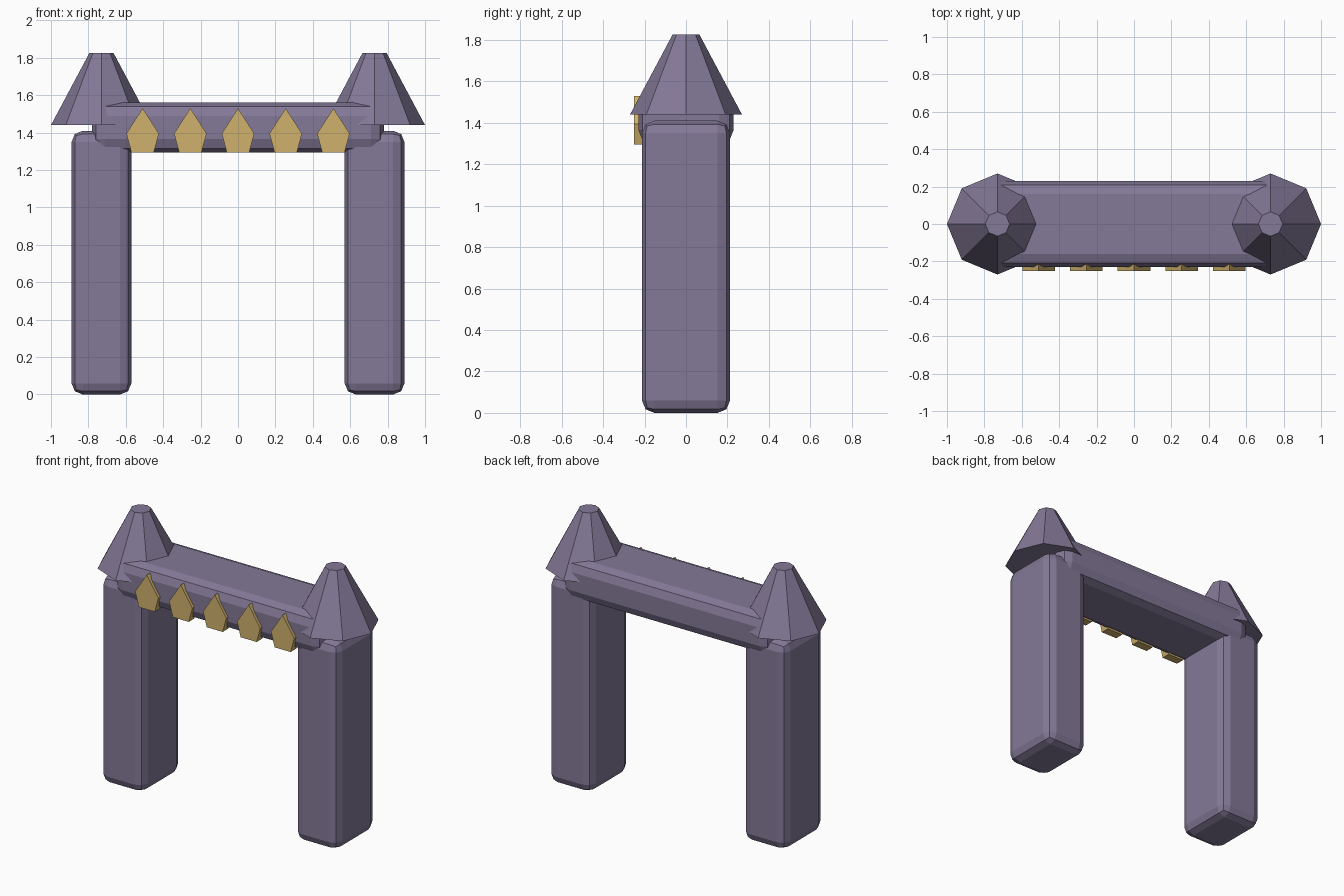
import bpy
import bmesh

if "Cube" in bpy.data.objects:
    bpy.data.objects.remove(bpy.data.objects["Cube"], do_unlink=True)


def make_material(name, rgb):
    mat = bpy.data.materials.new(name)
    mat.use_nodes = True
    color = (*rgb, 1)
    mat.diffuse_color = color
    mat.node_tree.nodes["Principled BSDF"].inputs["Base Color"].default_value = color
    return mat


stone = make_material("purple stone", (0.23, 0.19, 0.31))
gold = make_material("gold", (0.62, 0.44, 0.15))


def finish(name, bm, mat, location):
    bmesh.ops.recalc_face_normals(bm, faces=bm.faces)
    mesh = bpy.data.meshes.new(name)
    bm.to_mesh(mesh)
    bm.free()
    mesh.materials.append(mat)
    obj = bpy.data.objects.new(name, mesh)
    obj.location = location
    bpy.context.collection.objects.link(obj)
    return obj


def rounded_block(name, size, location, radius):
    bm = bmesh.new()
    bmesh.ops.create_cube(bm, size=1)
    bmesh.ops.scale(bm, vec=size, verts=bm.verts)
    obj = finish(name, bm, stone, location)
    bevel = obj.modifiers.new("Rounded edges", "BEVEL")
    bevel.width = radius
    bevel.segments = 2


def roof(name, location):
    bm = bmesh.new()
    bmesh.ops.create_cone(bm, cap_ends=True, segments=8,
                          radius1=0.27, radius2=0.065, depth=0.385)
    finish(name, bm, stone, location)


def gem(name, x):
    # Five-sided outline pushed back into the beam
    outline = [(0, 1.53), (-0.087, 1.395), (-0.06, 1.295),
               (0.06, 1.295), (0.087, 1.395)]
    bm = bmesh.new()
    face = bm.faces.new([bm.verts.new((px, -0.25, pz)) for px, pz in outline])
    ext = bmesh.ops.extrude_face_region(bm, geom=[face], use_keep_orig=True)
    back = [g for g in ext["geom"] if isinstance(g, bmesh.types.BMVert)]
    bmesh.ops.translate(bm, vec=(0, 0.06, 0), verts=back)
    finish(name, bm, gold, (x, 0, 0))


# Pillars with pointed roofs
for side, sign in (("left", 1), ("right", -1)):
    rounded_block(side + "_pillar", (0.32, 0.425, 1.41), (sign * 0.73, 0, 0.705), 0.06)
    roof(side + "_roof", (sign * 0.73, 0, 1.6325))

# Cross beam
rounded_block("cross_beam", (1.56, 0.46, 0.265), (0, 0, 1.4275), 0.07)

# Row of gems along the front
for i in range(5):
    gem(f"gem_{i + 1}", (i - 2) * 0.255)
